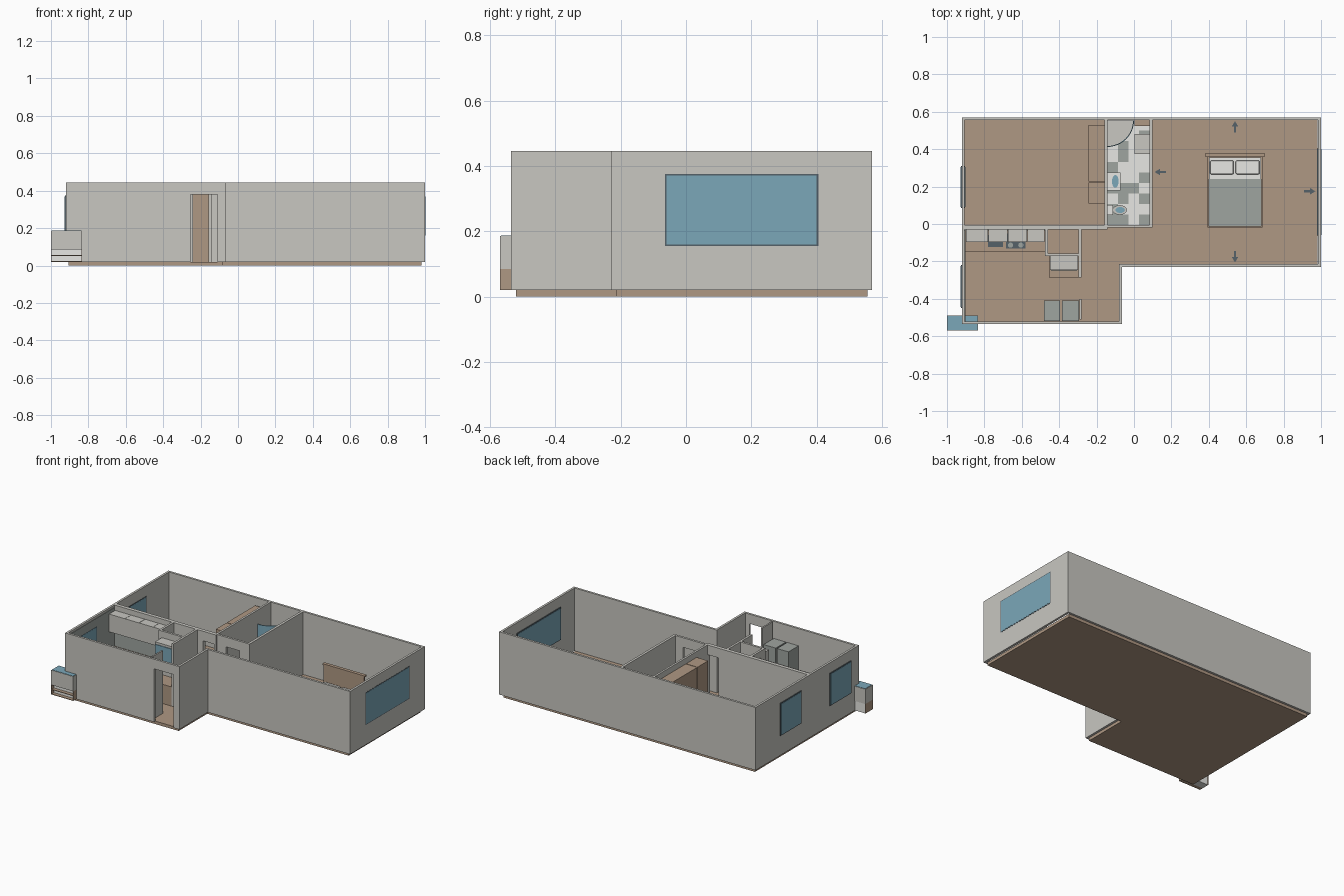
import bpy, bmesh, math, random

random.seed(4)
F, T = 0.02, 0.445  # floor level and wall top


def material(name, rgb):
    m = bpy.data.materials.new(name)
    m.diffuse_color = (*rgb, 1)
    return m


WALL = material("wall_grey", (0.578, 0.571, 0.533))
WOOD = material("wood_brown", (0.429, 0.314, 0.227))
GLASS = material("glass_blue", (0.198, 0.387, 0.485))
SAGE = material("sage_grey", (0.347, 0.376, 0.352))
WHITE = material("pale_white", (0.80, 0.80, 0.77))
DARK = material("dark_slate", (0.09, 0.12, 0.14))


def finish(name, bm, *mats):
    bmesh.ops.recalc_face_normals(bm, faces=bm.faces)
    me = bpy.data.meshes.new(name)
    bm.to_mesh(me)
    bm.free()
    for m in mats:
        me.materials.append(m)
    ob = bpy.data.objects.new(name, me)
    bpy.context.collection.objects.link(ob)
    return ob


def box(name, mat, x0, x1, y0, y1, z0, z1):
    bm = bmesh.new()
    bmesh.ops.create_cube(bm, size=1)
    for v in bm.verts:
        v.co = ((x0 + x1) / 2 + v.co.x * (x1 - x0),
                (y0 + y1) / 2 + v.co.y * (y1 - y0),
                (z0 + z1) / 2 + v.co.z * (z1 - z0))
    return finish(name, bm, mat)


def prism(name, mat, pts, z0, z1):
    bm = bmesh.new()
    f = bm.faces.new([bm.verts.new((x, y, z0)) for x, y in pts])
    up = bmesh.ops.extrude_face_region(bm, geom=[f])["geom"]
    for v in up:
        if isinstance(v, bmesh.types.BMVert):
            v.co.z = z1
    return finish(name, bm, mat)


def oval(cx, cy, rx, ry, n=20):
    return [(cx + rx * math.cos(2 * math.pi * i / n),
             cy + ry * math.sin(2 * math.pi * i / n)) for i in range(n)]


def wall(name, x0, x1, y0, y1, z0=F, z1=T):
    return box(name, WALL, x0, x1, y0, y1, z0, z1)


# Floor slab in an L shape
prism("floor", WOOD, [(-0.905, -0.52), (-0.08, -0.52), (-0.08, -0.215),
                      (0.98, -0.215), (0.98, 0.555), (-0.905, 0.555)], 0, F)

# Outer walls, with a doorway in the front
wall("left_wall", -0.92, -0.905, -0.535, 0.57)
wall("back_wall", -0.905, 0.985, 0.555, 0.57)
wall("right_wall", 0.985, 1.0, -0.23, 0.57)
wall("wing_front_wall", -0.065, 0.985, -0.23, -0.215)
wall("wing_side_wall", -0.08, -0.065, -0.535, -0.215)
wall("front_wall_left", -0.905, -0.255, -0.535, -0.52)
wall("front_wall_right", -0.11, -0.08, -0.535, -0.52)
wall("front_door_lintel", -0.255, -0.11, -0.535, -0.52, 0.38)

# Inner walls
wall("kitchen_wall", -0.905, -0.24, -0.03, -0.005)
wall("bedroom_lintel", -0.24, -0.155, -0.03, -0.005, 0.38)
wall("bathroom_left_wall", -0.157, -0.143, -0.03, 0.555)
wall("bathroom_right_wall", 0.083, 0.1, -0.02, 0.555)
wall("bathroom_front_left", -0.143, -0.075, -0.02, -0.005)
wall("bathroom_front_right", 0.025, 0.083, -0.02, -0.005)
wall("bathroom_lintel", -0.075, 0.025, -0.02, -0.005, 0.38)
wall("closet_left_wall", -0.475, -0.46, -0.172, -0.03)
wall("closet_right_wall", -0.297, -0.282, -0.285, -0.03)
wall("closet_front_wall", -0.46, -0.297, -0.172, -0.157)
wall("entry_partition", -0.292, -0.282, -0.51, -0.40)

# Windows: dark frame with a slightly thicker pane, seen from both sides
for name, x0, x1, y0, y1 in (("right", 0.985, 1.0, -0.065, 0.405),
                             ("bedroom", -0.92, -0.905, 0.085, 0.31),
                             ("kitchen", -0.92, -0.905, -0.45, -0.22)):
    # the right frame stays flush with the footprint limit
    e = 0.001 if x0 > 0 else 0.002
    box(name + "_window_frame", DARK, x0 - 0.005, x1 + e, y0, y1, 0.155, 0.375)
    box(name + "_window_pane", GLASS, x0 - 0.007, x1 + e + 0.001,
        y0 + 0.005, y1 - 0.005, 0.16, 0.37)

# Kitchen: lower units, worktop, wall units, tiled walls
box("kitchen_base_units", WHITE, -0.905, -0.476, -0.14, -0.03, F, 0.155)
box("worktop", WOOD, -0.905, -0.475, -0.147, -0.03, 0.155, 0.17)
box("kitchen_backsplash", SAGE, -0.905, -0.476, -0.034, -0.03, 0.17, 0.30)
for z0, z1, y0, y1 in ((F, 0.155, -0.52, -0.147), (0.155, 0.375, -0.52, -0.45),
                       (0.155, 0.375, -0.22, -0.034), (0.375, 0.43, -0.52, -0.034)):
    box("kitchen_side_tiles", SAGE, -0.905, -0.902, y0, y1, z0, z1)
edges = (-0.90, -0.78, -0.675, -0.57, -0.477)
for a, b in zip(edges, edges[1:]):
    box("wall_unit", WALL, a + 0.001, b - 0.001, -0.095, -0.03, 0.29, 0.41)
    box("base_unit_door", WALL, a + 0.003, b - 0.003, -0.144, -0.14, 0.03, 0.15)
box("kitchen_sink", DARK, -0.78, -0.70, -0.122, -0.06, 0.17, 0.174)
box("hob", DARK, -0.685, -0.58, -0.132, -0.05, 0.17, 0.175)
for x in (-0.66, -0.605):
    for y in (-0.113, -0.07):
        prism("hob_ring", SAGE, oval(x, y, 0.014, 0.014, 16), 0.175, 0.178)

# Cabinet in front of the closet, with a blue front and a wooden ledge
box("entry_cabinet", WALL, -0.45, -0.30, -0.245, -0.172, 0.22, 0.40)
box("entry_cabinet_glass", GLASS, -0.445, -0.305, -0.249, -0.245, 0.225, 0.385)
box("entry_ledge", WOOD, -0.455, -0.297, -0.285, -0.172, F, 0.15)

# Tall storage blocks by the front wall
for x0, x1 in ((-0.48, -0.395), (-0.385, -0.295)):
    box("tall_block", SAGE, x0, x1, -0.518, -0.41, F, 0.33)

# Bedroom wardrobe in two sections
for y0, y1 in ((0.11, 0.223), (0.227, 0.53)):
    box("wardrobe", WOOD, -0.243, -0.157, y0, y1, F, 0.405)

# Bathroom tile floor with scattered darker tiles
bm = bmesh.new()
bmesh.ops.create_grid(bm, x_segments=4, y_segments=10, size=0.5)
for v in bm.verts:
    v.co = (-0.03 + v.co.x * 0.226, 0.275 + v.co.y * 0.56, F + 0.004)
for f in bm.faces:
    f.material_index = int(random.random() < 0.35)
finish("bathroom_tiles", bm, WHITE, SAGE)

# Corner shower: quarter-round tray and curved glass screen
arc = [(-0.142 + math.sin(i * math.pi / 24), 0.554 - math.cos(i * math.pi / 24))
       for i in range(13)]


def quarter(r):
    return [(-0.142 + (x + 0.142) * r, 0.554 + (y - 0.554) * r) for x, y in arc]


prism("shower_tray", WALL, quarter(0.138) + [(-0.142, 0.554)], F, 0.045)
prism("shower_screen", GLASS, quarter(0.142) + quarter(0.137)[::-1], F, 0.35)

# Bathroom fittings
box("bathroom_cabinet", WALL, 0.003, 0.083, 0.375, 0.48, F, 0.17)
box("bathroom_shelf", WOOD, 0.003, 0.083, 0.523, 0.555, F, 0.10)
box("washstand", WHITE, -0.143, -0.072, 0.18, 0.275, 0.09, 0.14)
box("washstand_base", WHITE, -0.143, -0.10, 0.205, 0.25, F, 0.09)
prism("wash_bowl", GLASS, oval(-0.10, 0.228, 0.018, 0.034), 0.14, 0.144)
box("toilet_tank", WHITE, -0.143, -0.112, 0.048, 0.102, F, 0.14)
prism("toilet_bowl", WALL, oval(-0.076, 0.075, 0.038, 0.026), F, 0.085)
prism("toilet_water", GLASS, oval(-0.074, 0.075, 0.025, 0.016), 0.085, 0.088)

# Bed
box("bed_frame", WOOD, 0.392, 0.688, -0.02, 0.36, F, 0.075)
box("headboard", WOOD, 0.39, 0.69, 0.36, 0.375, F, 0.235)
box("headboard_cap", WOOD, 0.382, 0.698, 0.357, 0.38, 0.235, 0.245)
box("mattress", WHITE, 0.40, 0.68, -0.01, 0.355, 0.075, 0.115)
box("blanket", SAGE, 0.397, 0.683, -0.013, 0.24, 0.078, 0.12)
for x0, x1 in ((0.406, 0.533), (0.543, 0.672)):
    p = box("pillow", WHITE, x0, x1, 0.265, 0.34, 0.115, 0.14)
    b = p.modifiers.new("soft_edges", "BEVEL")
    b.width, b.segments = 0.009, 2

# Floor arrows pointing at each wall of the main room
for x, y, ang in ((0.54, 0.55, 90), (0.11, 0.278, 180), (0.97, 0.175, 0), (0.54, -0.205, -90)):
    c, s = math.cos(math.radians(ang)), math.sin(math.radians(ang))
    shape = [(0, 0), (-0.028, 0.017), (-0.028, 0.006), (-0.06, 0.006),
             (-0.06, -0.006), (-0.028, -0.006), (-0.028, -0.017)]
    prism("floor_arrow", DARK, [(x + c * u - s * v, y + s * u + c * v) for u, v in shape],
          F, F + 0.004)

# Outdoor unit: walled box with blue top over open shelves
box("outdoor_box", WALL, -1.0, -0.835, -0.57, -0.49, 0.085, 0.185)
box("outdoor_box_top", GLASS, -0.997, -0.838, -0.567, -0.493, 0.185, 0.187)
box("outdoor_back", WHITE, -0.997, -0.838, -0.545, -0.493, F, 0.085)
for x in (-1.0, -0.838):
    box("outdoor_side", WOOD, x, x + 0.003, -0.57, -0.49, F, 0.085)
for z in (F, 0.052):
    box("outdoor_shelf", WOOD, -0.997, -0.838, -0.569, -0.545, z, z + 0.004)
